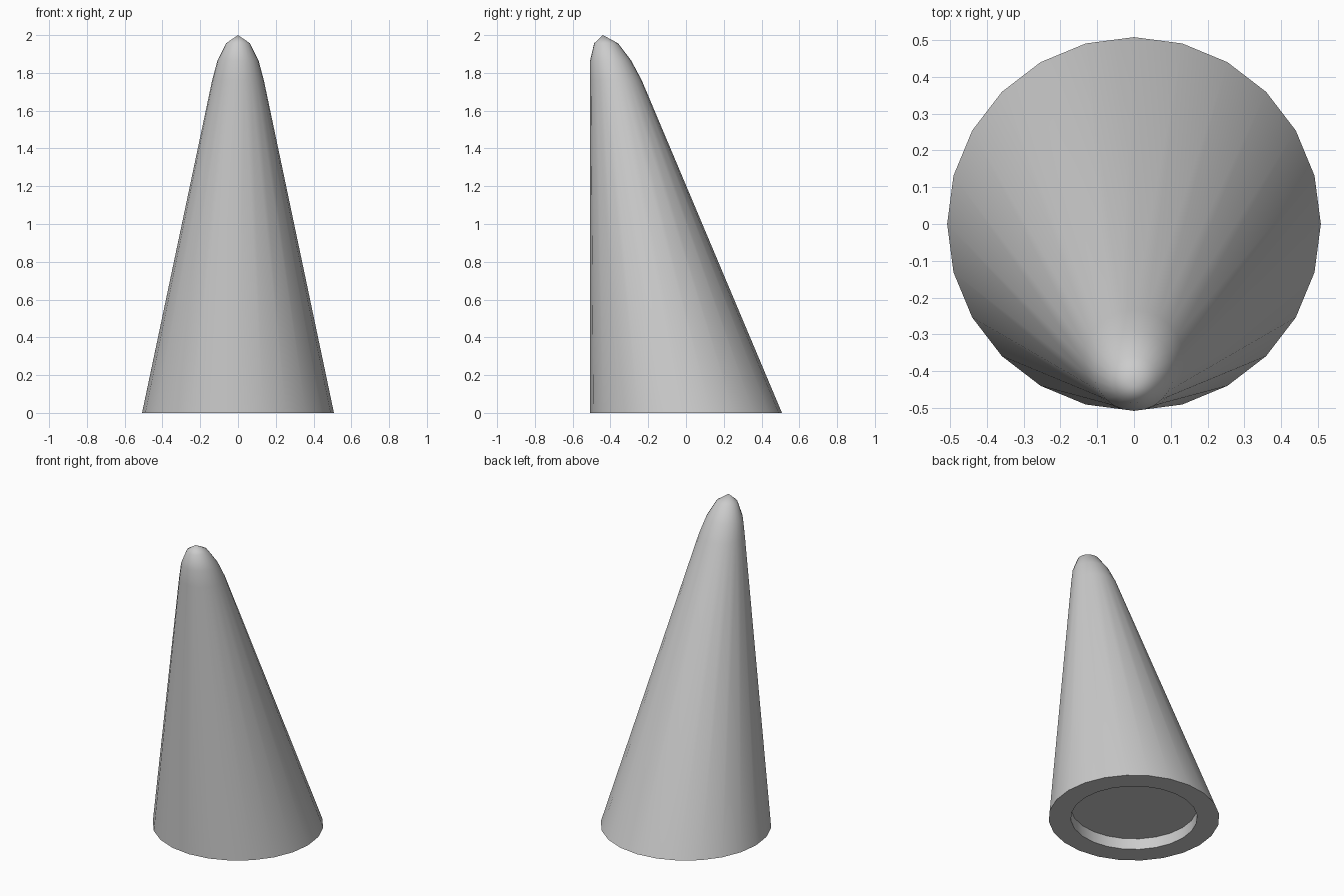
import bpy, bmesh
from math import sin, cos, tau, radians

if "Cube" in bpy.data.objects:
    bpy.data.objects.remove(bpy.data.objects["Cube"])

SIDES = 24

# Rings as (radius, centre y, z): recess ceiling, recess rim, base, leaning wall, rounded tip
rings = [
    (0.376, 0.0, 0.072),
    (0.376, 0.0, 0.0),
    (0.508, 0.0, 0.0),
    (0.137, -0.371, 1.76),
    (0.109, -0.399, 1.865),
    (0.063, -0.423, 1.957),
]

bm = bmesh.new()


def add_ring(r, cy, z):
    return [bm.verts.new((r * cos(tau * i / SIDES), cy + r * sin(tau * i / SIDES), z))
            for i in range(SIDES)]


loops = [add_ring(*ring) for ring in rings]

# Skin between neighbouring rings
for a, b in zip(loops, loops[1:]):
    for i in range(SIDES):
        j = (i + 1) % SIDES
        bm.faces.new((a[i], a[j], b[j], b[i]))

# Close the recess ceiling and the tip
bm.faces.new(list(reversed(loops[0])))
tip = bm.verts.new((0, -0.44, 2.0))
for i in range(SIDES):
    bm.faces.new((loops[-1][i], loops[-1][(i + 1) % SIDES], tip))

bmesh.ops.recalc_face_normals(bm, faces=bm.faces)
mesh = bpy.data.meshes.new("leaning_cone")
bm.to_mesh(mesh)
bm.free()

cone = bpy.data.objects.new("leaning_cone", mesh)
bpy.context.collection.objects.link(cone)
bpy.context.view_layer.objects.active = cone
cone.select_set(True)
bpy.ops.object.shade_smooth_by_angle(angle=radians(50))
